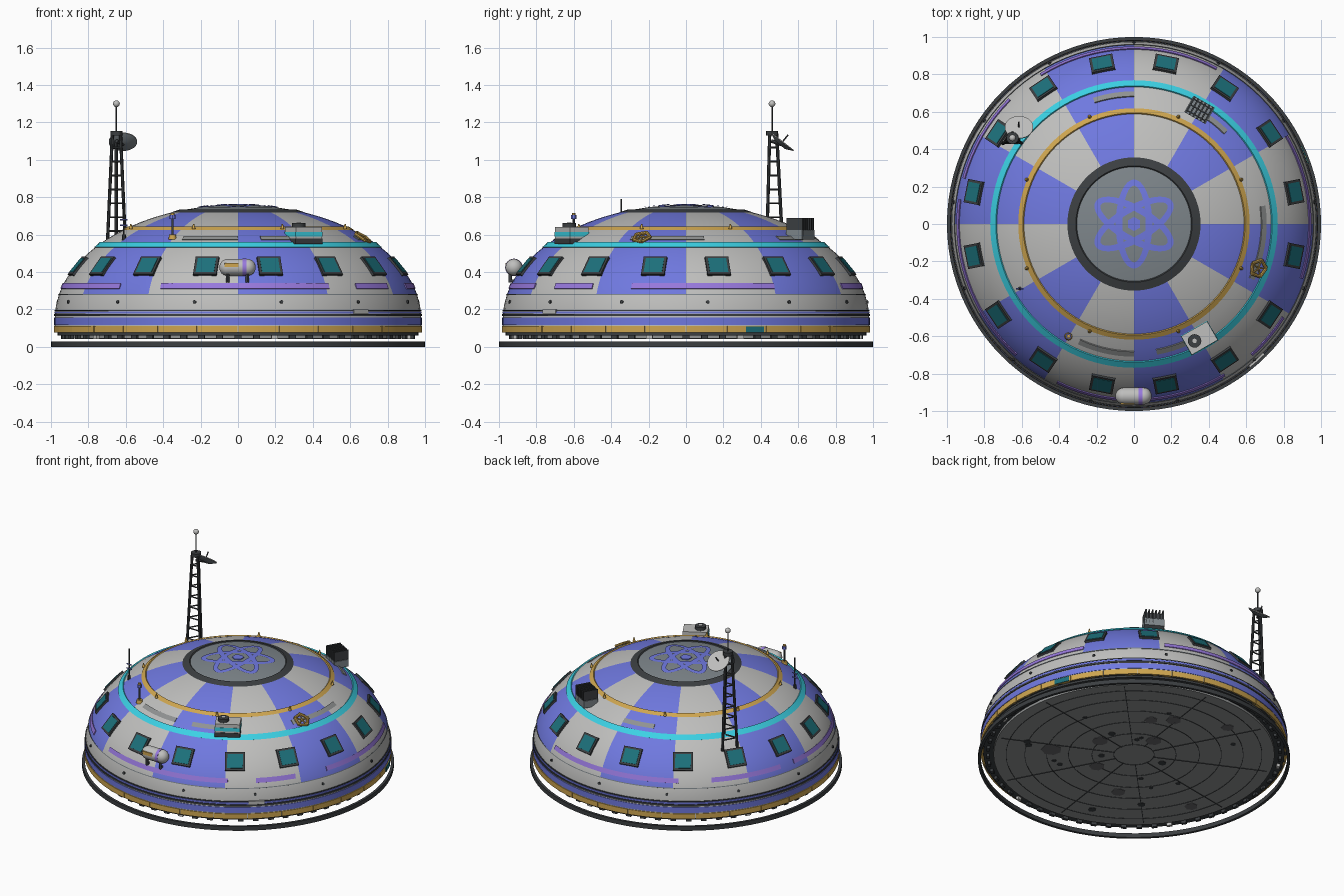
import bpy, bmesh, random
from math import sin, cos, radians, degrees, atan2, sqrt, pi
from mathutils import Matrix, Vector

random.seed(4)
if "Cube" in bpy.data.objects:
    bpy.data.objects.remove(bpy.data.objects["Cube"])


def material(name, *rgb):
    m = bpy.data.materials.new(name)
    m.use_nodes = True
    m.diffuse_color = (*rgb, 1)
    m.node_tree.nodes["Principled BSDF"].inputs["Base Color"].default_value = (*rgb, 1)
    return m


GREY = material("light grey", .52, .52, .51)
BLUE = material("panel blue", .16, .19, .74)
DARK = material("charcoal", .045, .05, .054)
GOLD = material("gold", .62, .38, .08)
CYAN = material("cyan", .045, .64, .78)
TEAL = material("teal glass", .012, .165, .2)
PURPLE = material("purple", .31, .19, .72)
SLATE = material("slate grey", .21, .24, .26)
FLOOR = material("mid grey", .28, .29, .29)
STAIN = material("stain grey", .14, .14, .15)

WALL_R, WALL_Z, RISE = .98, .15, .61


def dome_r(z):
    return WALL_R * sqrt(max(0, 1 - (max(z - WALL_Z, 0) / RISE) ** 2))


def dome_z(r):
    return WALL_Z + RISE * sqrt(max(0, 1 - (r / WALL_R) ** 2))


def finish(name, bm, mats, smooth=True):
    mesh = bpy.data.meshes.new(name)
    bm.to_mesh(mesh)
    bm.free()
    for m in mats:
        mesh.materials.append(m)
    ob = bpy.data.objects.new(name, mesh)
    bpy.context.collection.objects.link(ob)
    if smooth:
        bpy.ops.object.select_all(action='DESELECT')
        bpy.context.view_layer.objects.active = ob
        ob.select_set(True)
        bpy.ops.object.shade_smooth_by_angle(angle=radians(30))
    return ob


def sweep(name, profile, mats, a0=0, a1=360, rule=None, step=3.75):
    """Turn a closed (radius, height) profile about z, capping partial turns."""
    bm = bmesh.new()
    n = max(2, round((a1 - a0) / step))
    full = a1 - a0 == 360
    rows = []
    for i in range(n if full else n + 1):
        a = radians(a0 + (a1 - a0) * i / n)
        rows.append([bm.verts.new((r * cos(a), r * sin(a), z)) for r, z in profile])
    k = len(profile)
    for i in range(n):
        p, q = rows[i], rows[(i + 1) % len(rows)]
        for j in range(k):
            bm.faces.new((p[j], q[j], q[(j + 1) % k], p[(j + 1) % k]))
    if not full:
        bm.faces.new(rows[0])
        bm.faces.new(rows[-1])
    bmesh.ops.remove_doubles(bm, verts=bm.verts, dist=1e-5)
    bmesh.ops.recalc_face_normals(bm, faces=bm.faces)
    if rule:
        for f in bm.faces:
            f.material_index = rule(f.calc_center_median())
    return finish(name, bm, mats)


def ring(name, mat, r0, r1, z0, z1, a0=0, a1=360):
    return sweep(name, [(r0, z0), (r1, z0), (r1, z1), (r0, z1)], [mat], a0, a1)


def strip(name, mat, z0, z1, a0=0, a1=360, t=.006):
    """Band lying on the dome skin between two heights."""
    b, c = dome_r(z0), dome_r(z1)
    return sweep(name, [(b - t, z0 - t), (b + t, z0), (c + t, z1 + t * .8), (c - t, z1 - t)], [mat], a0, a1)


def box(name, mat, size, frame, at=(0, 0, 0)):
    bm = bmesh.new()
    bmesh.ops.create_cube(bm, size=1, matrix=frame @ Matrix.Translation(at) @ Matrix.Diagonal((*size, 1)))
    return finish(name, bm, [mat], False)


def rod(name, mat, p, q, r, r2=None, sides=12):
    p, q = Vector(p), Vector(q)
    m = Matrix.Translation((p + q) / 2) @ (q - p).to_track_quat('Z', 'Y').to_matrix().to_4x4()
    bm = bmesh.new()
    bmesh.ops.create_cone(bm, cap_ends=True, segments=sides, radius1=r,
                          radius2=r if r2 is None else r2, depth=(q - p).length, matrix=m)
    return finish(name, bm, [mat])


def ball(name, mat, at, r):
    bm = bmesh.new()
    bmesh.ops.create_uvsphere(bm, u_segments=20, v_segments=12, radius=r, matrix=Matrix.Translation(at))
    return finish(name, bm, [mat])


def upright(x, y, z):
    """Upright frame whose local y points away from the dome axis."""
    return Matrix.Translation((x, y, z)) @ Matrix.Rotation(atan2(y, x) - pi / 2, 4, 'Z')


def on_skin(az, z):
    """Frame on the dome skin: x sideways, y up the slope, z outward."""
    a, r = radians(az), dome_r(z)
    out = Vector((r * cos(a) / WALL_R ** 2, r * sin(a) / WALL_R ** 2, max(z - WALL_Z, 0) / RISE ** 2)).normalized()
    side = Vector((-sin(a), cos(a), 0))
    m = Matrix((side, out.cross(side), out)).transposed().to_4x4()
    return Matrix.Translation((r * cos(a), r * sin(a), z)) @ m


# Dome shell with twelve alternating colour sectors and a slate cap
def dome_rule(c):
    r = sqrt(c.x ** 2 + c.y ** 2)
    if c.z < .28:
        return 0
    if r < .32:
        return 2
    return int(degrees(atan2(c.y, c.x)) % 360 // 30) % 2


skin = [(0, .08), (WALL_R, .08)] + [(dome_r(z), z) for z in (.15, .22, .28)]
skin += [(dome_r(.28 + .02 * i), .28 + .02 * i) for i in range(1, 17)]
skin += [(r, dome_z(r)) for r in (.6, .56, .52, .48, .43, .38, .34, .3, .2, .1, 0)]
sweep("dome_shell", skin, [GREY, BLUE, SLATE], rule=dome_rule)
strip("cap_rim", DARK, dome_z(.35), dome_z(.305))
strip("cyan_ring", CYAN, .533, .555)
strip("gold_roof_ring", GOLD, .626, .638)
strip("panel_seam", SLATE, .278, .281, t=.003)
for k in range(8):
    a = radians(22.5 + 45 * k)
    rod("roof_beacon", GOLD, (.62 * cos(a), .62 * sin(a), .63), (.62 * cos(a), .62 * sin(a), .658), .01, .003)

# Painted arcs on the skin
for a, b in ((62, 122), (135, 165), (172, 228), (244, 301), (312, 328), (342, 390)):
    strip("purple_stripe", PURPLE, .312, .337, a, b, .005)
for a, b in ((45, 62), (90, 108), (245, 270), (280, 298), (335, 368)):
    strip("grey_arc", FLOOR, .574, .59, a, b, .005)

# Orbit loops inlaid on the cap
for k in range(3):
    bm, turn, n = bmesh.new(), radians(30 + 60 * k), 48
    loops = []
    for long, short in ((.238, .098), (.205, .062)):
        pts = [Matrix.Rotation(turn, 3, 'Z') @ Vector((long * cos(2 * pi * i / n), short * sin(2 * pi * i / n), 0))
               for i in range(n)]
        loops.append([bm.verts.new((p.x, p.y, dome_z(p.length) + .004 + .001 * k)) for p in pts])
    o, q = loops
    for i in range(n):
        j = (i + 1) % n
        bm.faces.new((o[i], o[j], q[j], q[i]))
    finish("cap_orbit_loop", bm, [BLUE])
rod("cap_centre", BLUE, (0, 0, .755), (0, 0, .764), .038, sides=6)

# Sixteen framed windows
for k in range(16):
    m = on_skin(11.25 + 22.5 * k, .43)
    box("window_frame", DARK, (.127, .122, .018), m)
    box("window_glass", TEAL, (.1, .095, .006), m, (0, 0, .009))

# Lower wall bands
for name, mat, z0, z1, r in (("blue_wall_band", BLUE, .118, .157, .983), ("dark_wall_line", DARK, .164, .176, .984),
                             ("blue_wall_line", BLUE, .178, .19, .982), ("thin_wall_line", DARK, .192, .198, .981)):
    ring(name, mat, .95, r, z0, z1)
ring("gold_skirt_backing", DARK, .94, .978, .076, .112)
for k in range(28):
    ring("gold_skirt_panel", GOLD, .95, .985, .076, .112, k * 360 / 28 + .15, (k + 1) * 360 / 28 - .15)
ring("teal_skirt_panel", TEAL, .96, .989, .076, .11, 19, 25)
ring("pale_wall_plate", GREY, .96, .987, .178, .2, 309, 315)
for k in range(13):
    m = on_skin(270 + 180 / 13 + k * 360 / 13, .24)
    rod("wall_bolt", DARK, m @ Vector((0, 0, -.005)), m @ Vector((0, 0, .006)), .009)

# Underside: rim, floor, grooves, stains, posts and the ground ring
ring("underside_rim", DARK, .89, .965, .062, .08)
rod("floor_disc", FLOOR, (0, 0, .045), (0, 0, .08), .9, sides=96)
for r in (.13, .27, .42, .56, .7, .82):
    ring("floor_groove", DARK, r - .002, r + .002, .043, .05)
for k in range(10):
    box("floor_spoke", DARK, (.75, .005, .006), Matrix.Rotation(radians(36 * k + 10), 4, 'Z'), (.5, 0, .045))
for k in range(26):
    a, r = random.uniform(0, 2 * pi), random.uniform(.15, .82)
    mat, s = (STAIN, random.uniform(.04, .07)) if k % 3 == 0 else (DARK, random.uniform(.012, .028))
    rod("floor_stain", mat, (r * cos(a), r * sin(a), .042), (r * cos(a), r * sin(a), .05), s, sides=7)
for k in range(60):
    a = radians(6 * k)
    box("skirt_post", GREY if k % 11 == 3 else DARK, (.035, .02, .036), upright(.937 * cos(a), .937 * sin(a), .06))
ring("ground_ring", DARK, .982, 1, 0, .03)

# Lattice tower with mast and dish
TX, TY = -.65, .46
for k in range(3):
    def leg(t, i):
        a, w = radians(90 + 120 * i), .06 * (1 - t) + .025 * t
        return (TX + w * cos(a), TY + w * sin(a), .47 + .67 * t)
    rod("tower_leg", DARK, leg(0, k), leg(1, k), .009, sides=8)
    for s in range(9):
        rod("tower_brace", DARK, leg(s / 9, k), leg(s / 9, k + 1), .005, sides=6)
rod("tower_top", DARK, (TX, TY, 1.13), (TX, TY, 1.155), .033)
rod("tower_mast", DARK, (TX, TY, 1.15), (TX, TY, 1.29), .004)
ball("mast_ball", GREY, (TX, TY, 1.3), .018)
tilt = Vector((0, .62, .78))
hub = Vector((-.615, .515, 1.095))
rod("dish_back", SLATE, hub - tilt * .02, hub, .035, .076, 32)
rod("dish_face", GREY, hub, hub + tilt * .005, .076, sides=32)
rod("dish_feed", DARK, hub, hub + tilt * .05, .004)
rod("dish_arm", DARK, (TX, TY, 1.1), hub - tilt * .015, .01)

# Roof cooling unit with fan
m = upright(.35, -.61, .6)
box("cooler_body", GREY, (.16, .115, .08), m)
box("cooler_base", DARK, (.165, .12, .03), m, (0, 0, -.035))
box("cooler_stripe", CYAN, (.164, .119, .024), m, (0, 0, .003))
rod("cooler_fan", DARK, m @ Vector((.03, 0, .035)), m @ Vector((.03, 0, .062)), .036, sides=20)
rod("fan_hub", GREY, m @ Vector((.03, 0, .05)), m @ Vector((.03, 0, .066)), .012)

# Finned radiator
m = upright(.35, .61, .6)
box("radiator_base", SLATE, (.13, .1, .05), m)
for k in range(6):
    box("radiator_fin", DARK, (.009, .1, .1), m, (-.056 + .0224 * k, 0, .04))
for k in range(3):
    box("radiator_bar", DARK, (.12, .007, .07), m, (0, -.035 + .035 * k, .035))

# Pentagon hatch frame with spokes
m = on_skin(-19.6, dome_z(.7))
tips = [m @ Vector((.048 * cos(2 * pi * i / 5), .048 * sin(2 * pi * i / 5), .012)) for i in range(5)]
for i in range(5):
    rod("hatch_edge", GOLD, tips[i], tips[i - 1], .009, sides=8)
    rod("hatch_spoke", GOLD, tips[i], m @ Vector((0, 0, .014)), .004, sides=8)

# Small sensor posts
rod("sensor_base", GOLD, (-.35, -.6, .575), (-.35, -.6, .6), .022, .018)
rod("sensor_post", DARK, (-.35, -.6, .59), (-.35, -.6, .69), .006)
rod("sensor_cup", BLUE, (-.35, -.6, .685), (-.35, -.6, .705), .015)
rod("sensor_tip", GOLD, (-.35, -.6, .705), (-.35, -.6, .715), .01)
rod("whip_antenna", DARK, (-.61, -.345, .56), (-.61, -.345, .79), .004)
rod("whip_base", DARK, (-.61, -.345, .56), (-.61, -.345, .6), .01)
for z in (.65, .68):
    rod("whip_crossbar", BLUE, (-.63, -.345, z), (-.59, -.345, z), .004)

# Tank capsule on the front wall
Y, Z = -.92, .425
rod("tank_body", GREY, (-.055, Y, Z), (.05, Y, Z), .045, sides=24)
for x in (-.055, .05):
    ball("tank_end", GREY, (x, Y, Z), .045)
    rod("tank_leg", DARK, (x, Y - .02, Z - .03), (x, Y - .02, .345), .009)
    rod("tank_foot", DARK, (x, Y - .02, .352), (x, -.9, .352), .009)
rod("tank_band", PURPLE, (.025, Y, Z), (.045, Y, Z), .047, sides=24)
box("tank_plate", GOLD, (.075, .01, .022), Matrix.Translation((-.035, Y - .041, Z + .012)))
